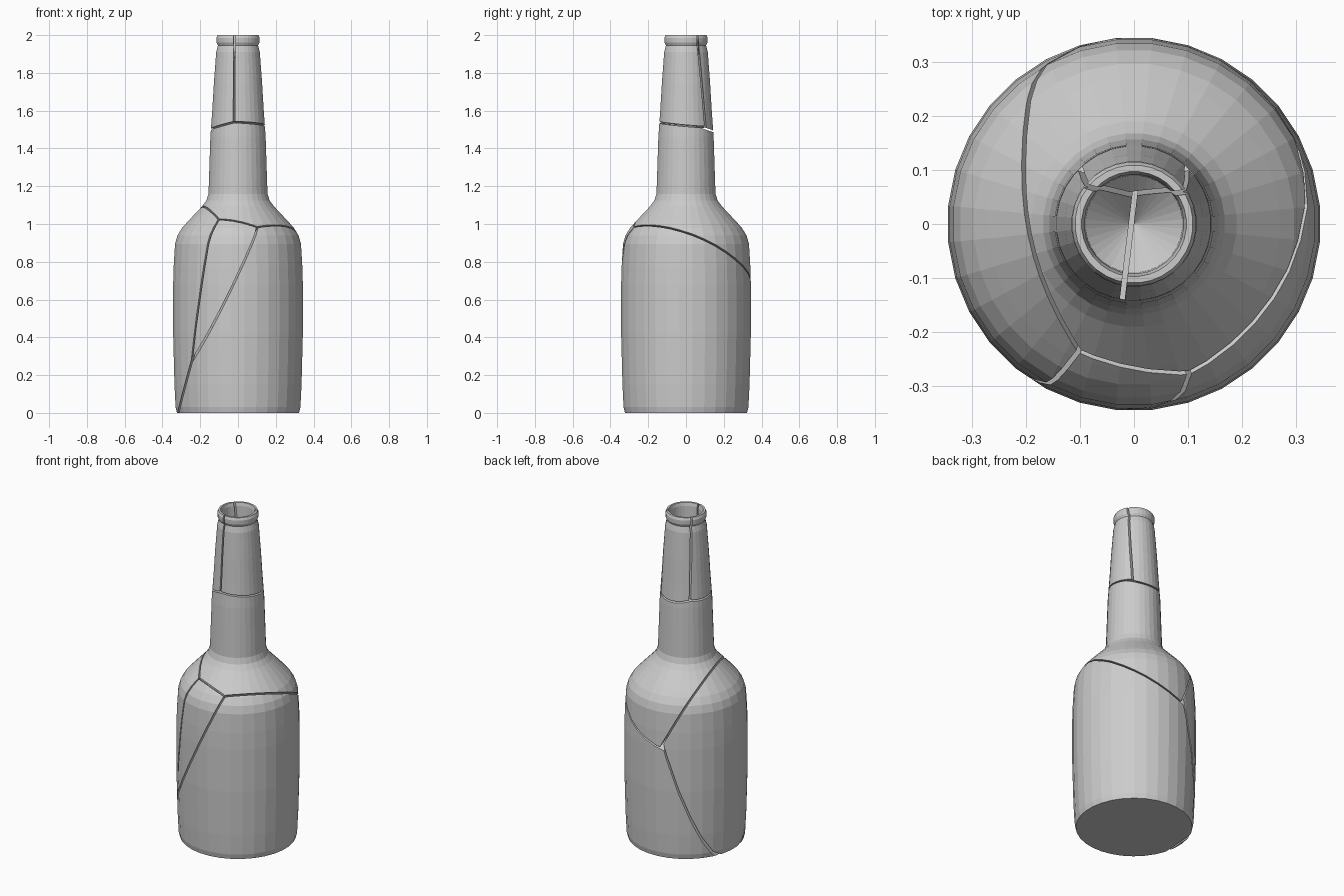
import bpy, bmesh, math
from mathutils import Vector, Matrix

cube = bpy.data.objects.get("Cube")
if cube:
    bpy.data.objects.remove(cube, do_unlink=True)

SIDES = 32
GAP = 0.0045  # half the width of a crack

grey = bpy.data.materials.new("plain grey")
grey.use_nodes = True
colour = (0.6, 0.6, 0.6, 1)
grey.diffuse_color = colour
grey.node_tree.nodes["Principled BSDF"].inputs["Base Color"].default_value = colour

# Bottle profile (radius, height): base, body, shoulder, neck, lip, hollow mouth
PROFILE = [
    (0, 0), (.325, 0), (.332, .03), (.338, .15), (.345, .42), (.345, .68),
    (.342, .78), (.335, .895), (.322, .94), (.297, .98), (.27, 1.01),
    (.19, 1.095), (.168, 1.125), (.157, 1.16), (.154, 1.25), (.147, 1.46),
    (.137, 1.6), (.128, 1.75), (.116, 1.91), (.107, 1.945), (.114, 1.96),
    (.115, 1.985), (.109, 2), (.097, 2), (.092, 1.98), (.09, 1.91), (0, 1.82),
]

# Crack planes, each (normal, distance)
PLANES = {
    "shoulder_left": ((1.84, .476, 1), .727),
    "shoulder_mid": ((.36, .8, 1), .8),
    "shoulder_right": ((-.383, .398, 1), .835),
    "body": ((1, -.07, -.3), -.31),
    "shard_left": ((1, -.53, -.19), -.172),
    "shard_right": ((1, .25, -.476), -.434),
    "collar_left": ((-.24, .06, 1), 1.536),
    "collar_right": ((.04, .09, 1), 1.526),
    "collar_back": ((0, .35, 1), 1.541),
    "neck_front": ((1, -.12, 0), -.005),
    "neck_right": ((-.15, 1, .09), .225),
    "neck_left": ((.28, 1, .06), .165),
}

# Each fragment lies above (+) or below (-) its crack planes
FRAGMENTS = {
    "shoulder_and_lower_neck": "+shoulder_left +shoulder_mid +shoulder_right "
                               "-collar_left -collar_right -collar_back",
    "body_main": "-shoulder_right +body +shard_right",
    "body_side": "-shoulder_left -body -shard_left",
    "body_shard": "-shoulder_mid +shard_left -shard_right",
    "upper_neck_right": "+collar_right +neck_front -neck_right",
    "upper_neck_left": "+collar_left -neck_front -neck_left",
    "upper_neck_back": "+collar_back +neck_right +neck_left",
}


def lathe():
    bm = bmesh.new()
    verts = [bm.verts.new((r, 0, z)) for r, z in PROFILE]
    edges = [bm.edges.new(pair) for pair in zip(verts, verts[1:])]
    bmesh.ops.spin(bm, geom=verts + edges, cent=(0, 0, 0), axis=(0, 0, 1),
                   angle=math.tau, steps=SIDES, use_merge=True)
    bmesh.ops.remove_doubles(bm, verts=bm.verts[:], dist=1e-5)
    bm.transform(Matrix.Rotation(math.pi / SIDES, 4, 'Z'))
    return bm


def cut(bm, plane, sign):
    normal, distance = PLANES[plane]
    n = Vector(normal)
    point = n * (distance / n.length_squared) + n.normalized() * sign * GAP
    result = bmesh.ops.bisect_plane(
        bm, geom=bm.verts[:] + bm.edges[:] + bm.faces[:], dist=1e-6,
        plane_co=point, plane_no=-sign * n, clear_outer=True)
    rim = [e for e in result["geom_cut"]
           if isinstance(e, bmesh.types.BMEdge) and e.is_boundary]
    # Close the broken face
    if rim:
        bmesh.ops.triangle_fill(bm, edges=rim, use_beauty=True)


for name, rule in FRAGMENTS.items():
    bm = lathe()
    for word in rule.split():
        cut(bm, word[1:], 1 if word[0] == "+" else -1)
    bmesh.ops.recalc_face_normals(bm, faces=bm.faces[:])
    mesh = bpy.data.meshes.new(name)
    bm.to_mesh(mesh)
    bm.free()
    mesh.materials.append(grey)
    bpy.context.collection.objects.link(bpy.data.objects.new(name, mesh))
